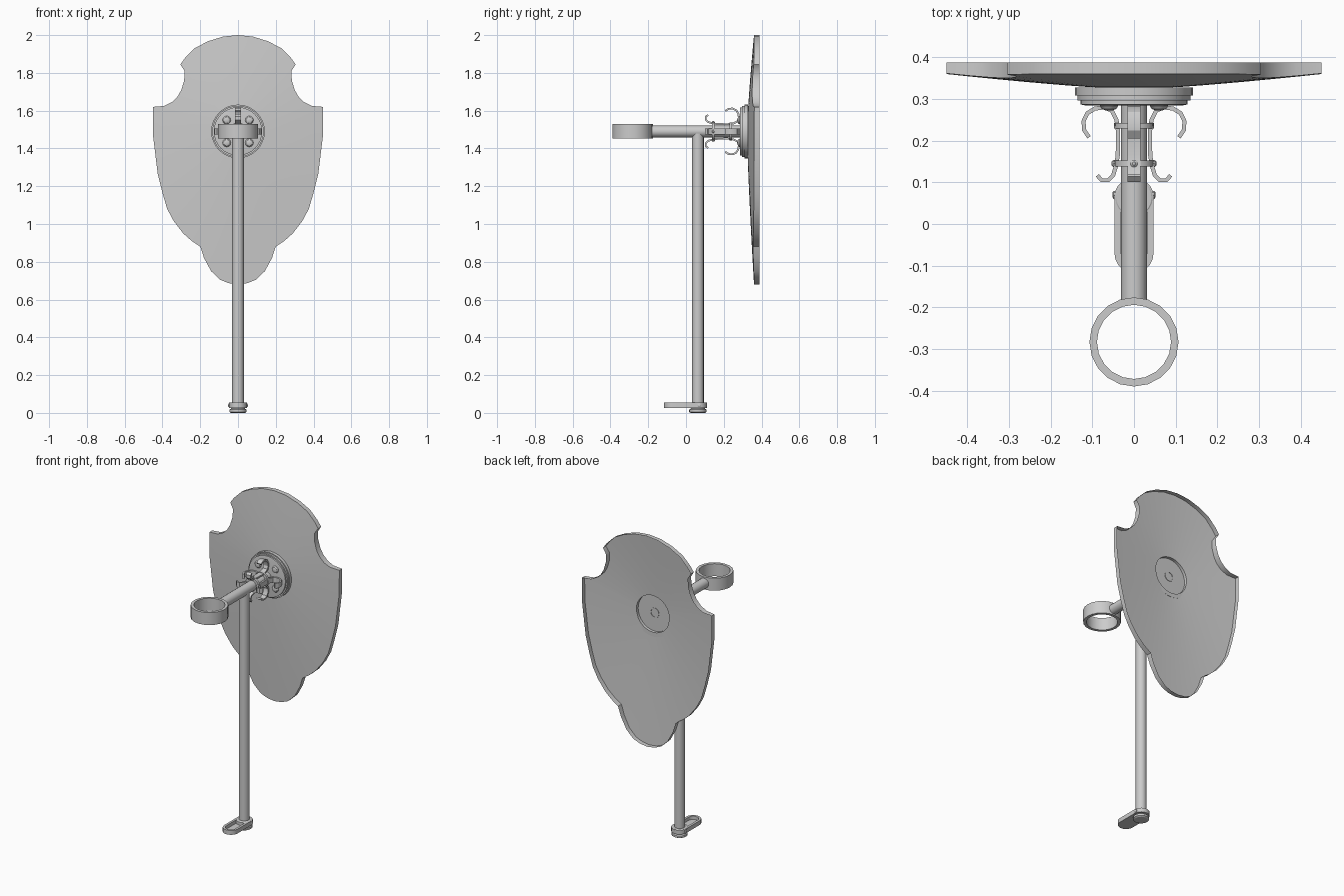
import bpy, bmesh, math
from mathutils import Matrix, Vector

if "Cube" in bpy.data.objects:
    bpy.data.objects.remove(bpy.data.objects["Cube"])

HUB = Vector((0, 0, 1.49))               # axis of the horizontal arm
ALONG_Y = Matrix.Rotation(-math.pi / 2, 4, 'X')


def finish(bm, name, angle=30):
    bmesh.ops.remove_doubles(bm, verts=bm.verts, dist=1e-5)
    bmesh.ops.recalc_face_normals(bm, faces=bm.faces)
    me = bpy.data.meshes.new(name)
    bm.to_mesh(me)
    bm.free()
    ob = bpy.data.objects.new(name, me)
    bpy.context.collection.objects.link(ob)
    bpy.ops.object.select_all(action='DESELECT')
    ob.select_set(True)
    bpy.context.view_layer.objects.active = ob
    bpy.ops.object.shade_smooth_by_angle(angle=math.radians(angle))
    return ob


def loft(bm, rings, wrap=False):
    vs = [[bm.verts.new(p) for p in r] for r in rings]
    pairs = list(zip(vs, vs[1:])) + ([(vs[-1], vs[0])] if wrap else [])
    for a, b in pairs:
        for i in range(len(a)):
            j = (i + 1) % len(a)
            bm.faces.new((a[i], a[j], b[j], b[i]))
    return vs


def lathe(name, profile, n, mat, wrap=False):
    """Spin a (radius, height) profile about local z, then place it."""
    bm = bmesh.new()
    rings = [[mat @ Vector((r * math.cos(math.tau * i / n), r * math.sin(math.tau * i / n), h))
              for i in range(n)] for r, h in profile]
    vs = loft(bm, rings, wrap)
    if not wrap:
        bm.faces.new(vs[0])
        bm.faces.new(vs[-1])
    return finish(bm, name)


def at(x, y, z):
    return Matrix.Translation((x, y, z))


# Shield: thin dished sheet with a rim turned back, open behind the mounting plate
half = [(0, 2), (.08, 1.992), (.16, 1.967), (.23, 1.93), (.28, 1.88), (.305, 1.845),
        (.283, 1.81), (.285, 1.76), (.3, 1.71), (.32, 1.675), (.35, 1.645), (.39, 1.625), (.45, 1.62),
        (.45, 1.47), (.425, 1.265), (.4, 1.165), (.375, 1.08), (.34, 1.015), (.29, .95), (.245, .91),
        (.2, .88), (.18, .82), (.142, .75), (.095, .705), (.05, .687), (0, .68)]
outline = half + [(-x, z) for x, z in half[-2:0:-1]]


def shield_ring(t):
    ring = []
    for x, z in outline:
        d = Vector((x, z - HUB.z))
        p = (d.normalized() * .115).lerp(d, t)
        u = math.hypot(p.x / .45, p.y / (.51 if p.y > 0 else .81))
        ring.append(Vector((p.x, .323 + .037 * u ** 1.3, HUB.z + p.y)))
    return ring


bm = bmesh.new()
rings = [shield_ring(i / 8) for i in range(9)]
rings.append([Vector((p.x, .388, p.z)) for p in rings[-1]])
loft(bm, rings)
finish(bm, "shield", 35)

# Stepped mounting plate, hollow at the back, with four domed bolts
hub_y = Matrix.Translation(HUB) @ ALONG_Y
lathe("mounting_plate", [(.118, .285), (.128, .287), (.128, .297), (.136, .297), (.136, .309),
                         (.142, .309), (.142, .328), (.115, .328), (.115, .31)], 32, hub_y)
for sx in (-1, 1):
    for sz in (-1, 1):
        lathe("plate_bolt", [(.009, .273), (.017, .276), (.022, .283), (.022, .29)], 12,
              at(sx * .06, 0, HUB.z + sz * .06) @ ALONG_Y)

# Horizontal arm, open at the shield end, and the vertical pole
lathe("arm", [(.031, -.182), (.031, .313), (.025, .313), (.025, .28)], 16, hub_y)
lathe("pole", [(.031, .01), (.031, 1.48)], 16, at(0, .063, 0))

# Holder ring on the front of the arm
lathe("holder_ring", [(.107, 1.452), (.107, 1.53), (.089, 1.53), (.089, 1.452)], 20,
      at(0, -.283, 0), wrap=True)

# Two collars around the arm that clamp the hooks
for y in (.145, .236):
    lathe("collar", [(.048, y - .007), (.048, y + .007), (.03, y + .007), (.03, y - .007)], 16,
          hub_y, wrap=True)

# Four double-ended curled strips around the arm, each with a rivet
hook = [(.088, .117), (.078, .105), (.062, .105), (.05, .117), (.043, .14), (.039, .165),
        (.038, .22), (.042, .25), (.053, .272), (.072, .28), (.094, .277), (.112, .266),
        (.121, .247), (.12, .226), (.108, .208)]
for k in range(4):
    spin = Matrix.Translation(HUB) @ Matrix.Rotation(k * math.pi / 2, 4, 'Y')
    bm = bmesh.new()
    rings = []
    for i, (r, y) in enumerate(hook):
        a, b = hook[max(i - 1, 0)], hook[min(i + 1, len(hook) - 1)]
        n = Vector((b[1] - a[1], a[0] - b[0])).normalized() * .005
        rings.append([spin @ Vector((w, y + s * n.y, r + s * n.x))
                      for w, s in ((-.016, -1), (.016, -1), (.016, 1), (-.016, 1))])
    vs = loft(bm, rings)
    bm.faces.new(vs[0])
    bm.faces.new(vs[-1])
    finish(bm, "curled_strip")
    lathe("strip_rivet", [(.009, .04), (.009, .05), (.004, .054)], 10, spin @ at(0, .145, 0))

# Foot: rounded base cap and collar on the pole
lathe("base_cap", [(.038, 0), (.046, .005), (.046, .017), (.038, .022), (.036, .03)], 20, at(0, .063, 0))
lathe("foot_collar", [(.031, .024), (.048, .027), (.048, .052), (.042, .056), (.031, .056)], 20,
      at(0, .063, 0))


# Foot loop: oblong tray reaching forward from the pole
def oblong(r, z):
    pts = []
    for cy, start in ((.063, 0), (-.07, math.pi)):
        pts += [(r * math.cos(start + math.pi * i / 10), cy + r * math.sin(start + math.pi * i / 10), z)
                for i in range(11)]
    return pts


bm = bmesh.new()
vs = loft(bm, [oblong(.047, .027), oblong(.047, .054), oblong(.032, .054), oblong(.032, .033)])
bm.faces.new(vs[0])
bm.faces.new(vs[-1])
finish(bm, "foot_loop")
for s in (-1, 1):
    lathe("foot_rivet", [(.01, .04), (.01, .049), (.005, .052)], 10,
          at(0, .07, .04) @ Matrix.Rotation(s * math.pi / 2, 4, 'Y'))
